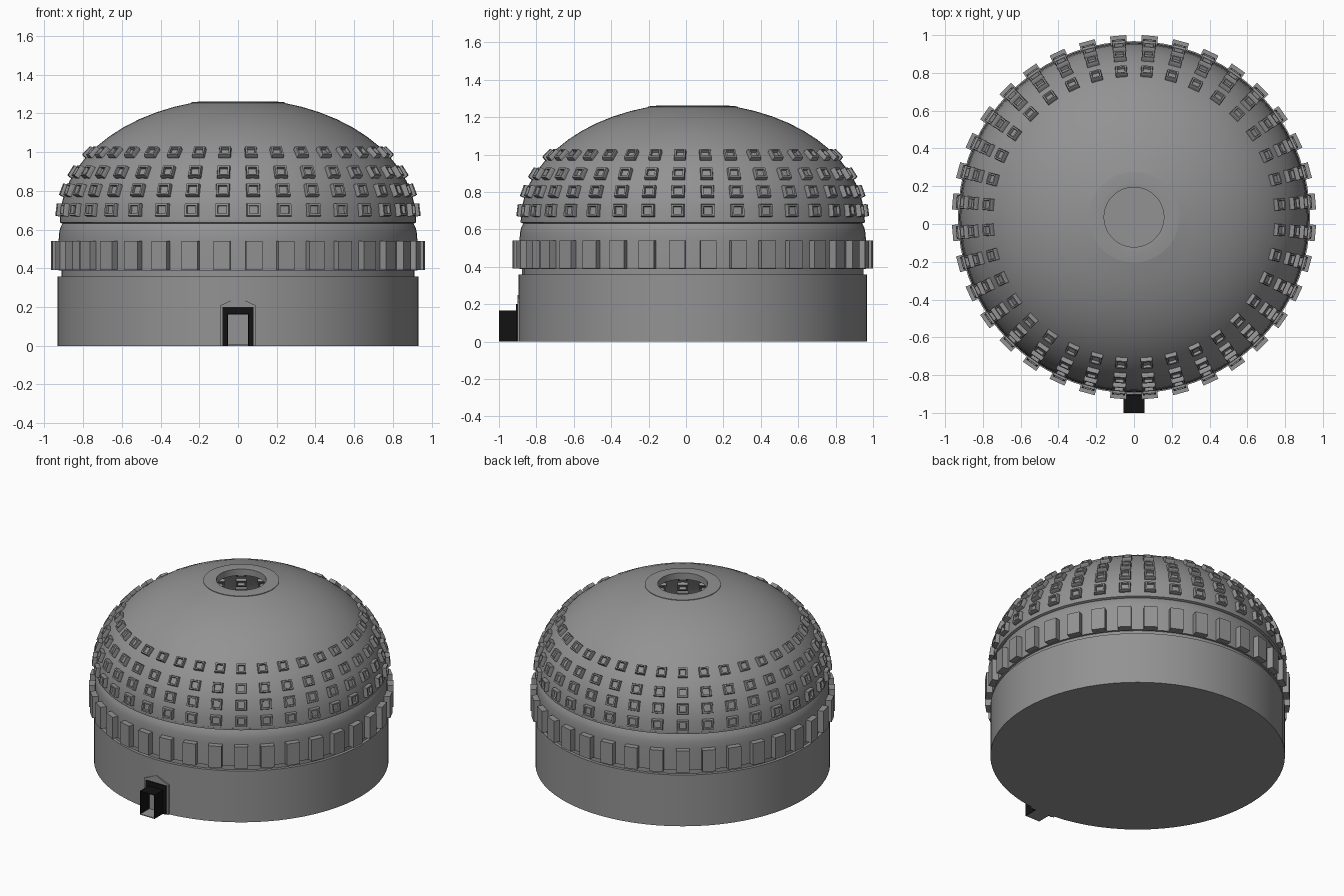
import bpy, bmesh, math
from mathutils import Vector

if "Cube" in bpy.data.objects:
    bpy.data.objects.remove(bpy.data.objects["Cube"])

CY = 0.036            # centre of the rotunda in y
A, B, Z0 = 0.92, 0.63, 0.645   # dome ellipse: radius, rise, springing height
SEG = 72
N = 36                # repeats around the building


def material(name, c):
    m = bpy.data.materials.new(name)
    m.diffuse_color = (*c, 1)
    m.use_nodes = True
    m.node_tree.nodes["Principled BSDF"].inputs["Base Color"].default_value = m.diffuse_color
    return m


STONE = material("grey_stone", (0.29, 0.29, 0.29))
BLACK = material("black_doorway", (0.006, 0.006, 0.006))


def finish(name, bm, mat, smooth=False):
    bmesh.ops.recalc_face_normals(bm, faces=bm.faces)
    me = bpy.data.meshes.new(name)
    bm.to_mesh(me)
    bm.free()
    me.materials.append(mat)
    ob = bpy.data.objects.new(name, me)
    bpy.context.collection.objects.link(ob)
    if smooth:
        bpy.ops.object.select_all(action='DESELECT')
        ob.select_set(True)
        bpy.context.view_layer.objects.active = ob
        bpy.ops.object.shade_smooth_by_angle(angle=math.radians(30))
    return ob


def lathe(name, prof, closed=True):
    """Spin a closed (r, z) outline around the building axis."""
    bm = bmesh.new()
    rings = []
    for r, z in prof:
        if r == 0:
            rings.append([bm.verts.new((0, CY, z))] * SEG)
        else:
            rings.append([bm.verts.new((r * math.cos(2 * math.pi * i / SEG),
                                        CY + r * math.sin(2 * math.pi * i / SEG), z))
                          for i in range(SEG)])
    pairs = list(zip(rings, rings[1:]))
    if closed:
        pairs.append((rings[-1], rings[0]))
    for a, b in pairs:
        for i in range(SEG):
            j = (i + 1) % SEG
            vs = list(dict.fromkeys((a[i], a[j], b[j], b[i])))
            if len(vs) > 2:
                bm.faces.new(vs)
    return finish(name, bm, STONE, True)


def add_panel(bm, centre, right, up, out, loops):
    """Skin nested rectangles (half width, half height, depth), capped at both ends."""
    rings = [[bm.verts.new(centre + right * (w * sx) + up * (h * sy) + out * d)
              for sx, sy in ((-1, -1), (1, -1), (1, 1), (-1, 1))] for w, h, d in loops]
    for a, b in zip(rings, rings[1:]):
        for i in range(4):
            j = (i + 1) % 4
            bm.faces.new((a[i], a[j], b[j], b[i]))
    bm.faces.new(rings[0][::-1])
    bm.faces.new(rings[-1])


def around(k):
    a = 2 * math.pi * (k + 0.5) / N
    return Vector((math.cos(a), math.sin(a), 0)), Vector((-math.sin(a), math.cos(a), 0))


def prism(name, outline, y0, y1, mat):
    """Extrude an (x, z) outline along y."""
    bm = bmesh.new()
    f = bm.faces.new([bm.verts.new((x, y0, z)) for x, z in outline])
    new = bmesh.ops.extrude_face_region(bm, geom=[f])["geom"]
    bmesh.ops.translate(bm, vec=(0, y1 - y0, 0),
                        verts=[v for v in new if isinstance(v, bmesh.types.BMVert)])
    return finish(name, bm, mat)


# hollow base drum with floor
lathe("base_drum", [(0, 0), (0.932, 0), (0.932, 0.358), (0.88, 0.358),
                    (0.88, 0.012), (0, 0.012)], closed=False)

# recessed course and upper drum
lathe("upper_drum", [(0.87, 0.35), (0.912, 0.35), (0.912, 0.388), (0.926, 0.388),
                     (0.926, 0.54), (0.924, 0.58), (0.917, 0.61), (0.905, 0.632),
                     (0.87, 0.632)])

# thin moulding under the dome
lathe("cornice", [(0.87, 0.63), (0.905, 0.63), (0.92, 0.637), (0.92, 0.65), (0.87, 0.65)])

# dome shell with open eye
t_end = math.acos(0.235 / A)
steps = [t_end * i / 12 for i in range(13)]
outer = [(A * math.cos(t), Z0 + B * math.sin(t)) for t in steps]
inner = [((A - 0.04) * math.cos(t), Z0 + (B - 0.04) * math.sin(t)) for t in reversed(steps)]
lathe("dome", outer + inner)

# ring around the eye
lathe("eye_ring", [(0.158, 1.215), (0.158, 1.26), (0.18, 1.262), (0.24, 1.257),
                   (0.24, 1.235), (0.235, 1.21)])

# ring of blocks
bm = bmesh.new()
for k in range(N):
    out, side = around(k)
    add_panel(bm, Vector((0, CY, 0.465)), side, Vector((0, 0, 1)), out,
              [(0.043, 0.075, 0.90), (0.043, 0.075, 0.964)])
finish("drum_blocks", bm, STONE)

# four rows of framed coffers, passing through the shell
for row, (z, w, h) in enumerate([(0.70, 0.036, 0.033), (0.80, 0.035, 0.033),
                                 (0.893, 0.033, 0.032), (0.992, 0.031, 0.031)]):
    bm = bmesh.new()
    t = math.asin((z - Z0) / B)
    nrm = Vector((math.cos(t) / A, math.sin(t) / B)).normalized()
    for k in range(N):
        rad, side = around(k)
        out = rad * nrm.x + Vector((0, 0, nrm.y))
        up = Vector((0, 0, nrm.x)) - rad * nrm.y
        c = Vector((0, CY, z)) + rad * (A * math.cos(t))
        add_panel(bm, c, side, up, out,
                  [(w * .6, h * .6, -0.045), (w * .68, h * .68, -0.06), (w, h, -0.06),
                   (w, h, 0.012), (w * .93, h * .93, 0.024),
                   (w * .66, h * .66, 0.024), (w * .6, h * .6, 0.008)])
    finish(f"coffer_row_{row + 1}", bm, STONE)

# gabled door surround
prism("door_surround", [(-0.093, 0), (0.093, 0), (0.093, 0.208), (0, 0.25), (-0.093, 0.208)],
      -0.902, -0.86, STONE)
# dark door frame
prism("door_frame", [(-0.08, 0), (-0.056, 0), (-0.056, 0.166), (0.056, 0.166), (0.056, 0),
                     (0.08, 0), (0.08, 0.2), (-0.08, 0.2)], -0.908, -0.9, BLACK)
# open entrance passage and its floor
prism("entrance_passage", [(-0.056, 0), (-0.052, 0), (-0.052, 0.162), (0.052, 0.162),
                           (0.052, 0), (0.056, 0), (0.056, 0.166), (-0.056, 0.166)],
      -1.0, -0.9, BLACK)
prism("entrance_floor", [(-0.052, 0), (0.052, 0), (0.052, 0.006), (-0.052, 0.006)],
      -1.0, -0.9, STONE)
